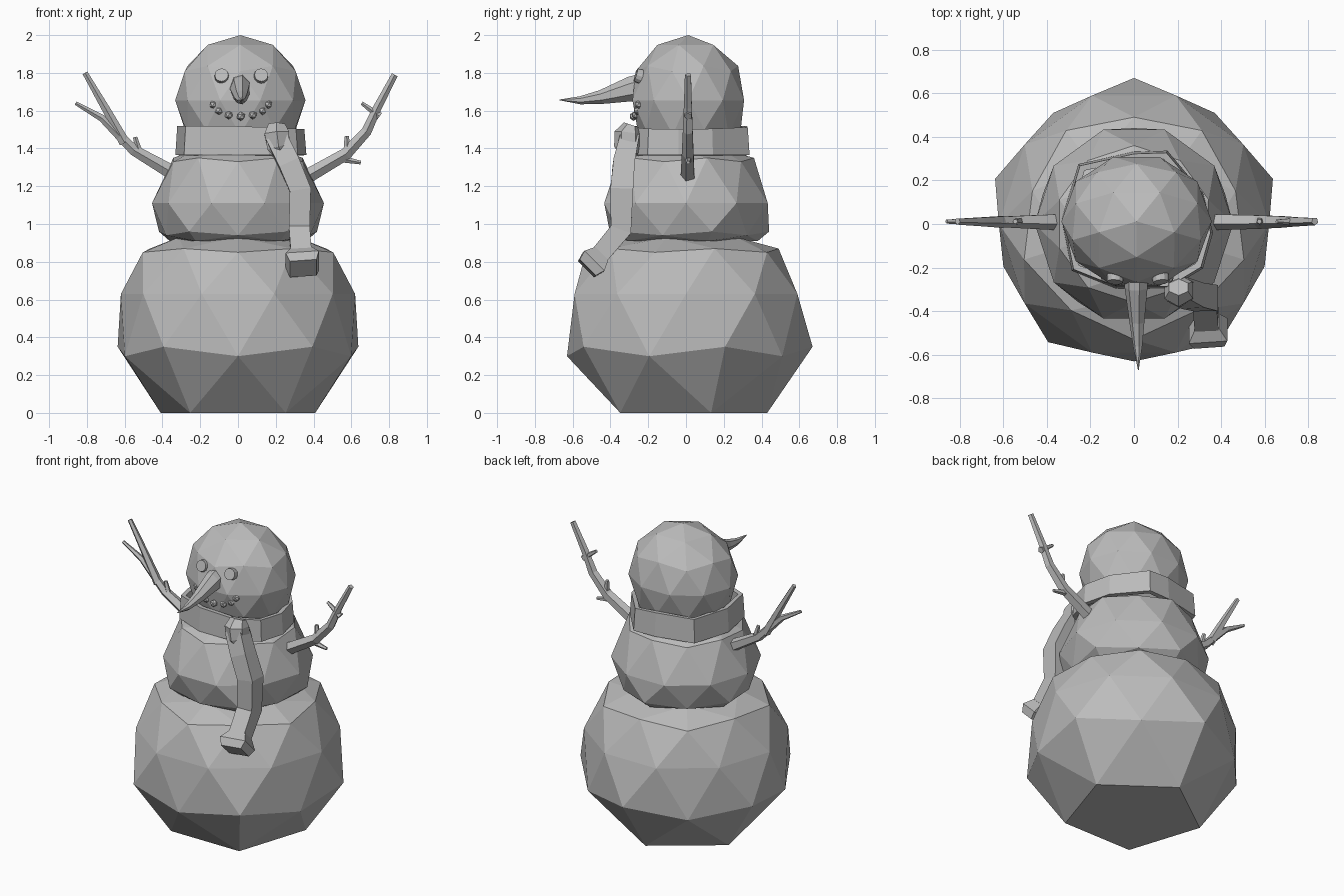
import bpy, bmesh, math
from mathutils import Vector, Matrix

cube = bpy.data.objects.get("Cube")
if cube:
    bpy.data.objects.remove(cube)

grey = bpy.data.materials.new("plain grey")
grey.use_nodes = True
GREY = (0.5, 0.5, 0.5, 1)
grey.diffuse_color = GREY
grey.node_tree.nodes["Principled BSDF"].inputs["Base Color"].default_value = GREY


def finish(name, bm):
    bmesh.ops.recalc_face_normals(bm, faces=bm.faces)
    mesh = bpy.data.meshes.new(name)
    bm.to_mesh(mesh)
    bm.free()
    mesh.materials.append(grey)
    obj = bpy.data.objects.new(name, mesh)
    bpy.context.collection.objects.link(obj)
    return obj


LEVELS = (-1, -0.85, -0.526, -0.447, 0, 0.447, 0.526, 0.85, 1)


def snowball(name, profile):
    """Faceted ball whose vertex rings follow a (radius, height) profile."""
    bm = bmesh.new()
    bmesh.ops.create_icosphere(bm, subdivisions=2, radius=1)
    turn = Matrix.Rotation(-math.pi / 2, 3, 'Z')
    for v in bm.verts:
        i = min(range(len(LEVELS)), key=lambda k: abs(LEVELS[k] - v.co.z))
        radius, height = profile[i]
        flat = turn @ Vector((v.co.x, v.co.y, 0))
        if flat.length > 0.01:
            flat = flat.normalized() * radius
        v.co = (flat.x, flat.y, height)
    return finish(name, bm)


def loft(bm, path, sides, side_hint=(0, 1, 0)):
    """Tube through (point, half width, half depth) stations; width runs along the hint."""
    pts = [Vector(p[0]) for p in path]
    rings = []
    for i, (p, w, d) in enumerate(path):
        t = (pts[min(i + 1, len(pts) - 1)] - pts[max(i - 1, 0)]).normalized()
        u = Vector(side_hint)
        u = (u - t * u.dot(t)).normalized()
        n = t.cross(u)
        ring = []
        for k in range(sides):
            a = 2 * math.pi * (k + 0.5) / sides
            ring.append(bm.verts.new(Vector(p) + u * w * math.cos(a) + n * d * math.sin(a)))
        rings.append(ring)
    for a, b in zip(rings, rings[1:]):
        for k in range(sides):
            j = (k + 1) % sides
            bm.faces.new((a[k], a[j], b[j], b[k]))
    bm.faces.new(rings[0])
    bm.faces.new(rings[-1])


# Three stacked snowballs
snowball("lower_body", [(0, 0), (0.43, 0), (0.63, 0.30), (0.67, 0.35), (0.62, 0.63),
                        (0.53, 0.85), (0.49, 0.87), (0.33, 0.93), (0, 0.94)])
snowball("upper_body", [(0, 0.91), (0.38, 0.91), (0.40, 0.94), (0.44, 0.96), (0.455, 1.11),
                        (0.36, 1.33), (0.36, 1.35), (0.22, 1.40), (0, 1.42)])
head = snowball("head", [(r * 0.345, 1.655 + z * 0.345) for r, z in
                         ((math.sqrt(1 - z * z), z) for z in LEVELS)])
head.scale.y = 0.9
head.location = (0.012, 0.012, 0)

# Eyes: shallow round buttons
for x, name in ((-0.085, "right_eye"), (0.12, "left_eye")):
    bm = bmesh.new()
    bmesh.ops.create_cone(bm, cap_ends=True, segments=12, radius1=0.042,
                          radius2=0.036, depth=0.06)
    eye = finish(name, bm)
    eye.rotation_euler = (math.radians(72), 0, 0.9 * x)
    eye.location = (x, -0.238, 1.78)

# Mouth: a curved row of pebbles sitting in the face
bm = bmesh.new()
for i in range(7):
    a = math.radians(-90 + (i - 3) * 25)
    spot = Vector((0.015 + 0.15 * math.cos(a), -0.277 + 0.03 * abs(math.cos(a)),
                   1.655 + 0.085 * math.sin(a)))
    bmesh.ops.create_icosphere(bm, subdivisions=1, radius=0.024,
                               matrix=Matrix.Translation(spot))
finish("mouth", bm)

# Carrot nose, drooping then levelling off
bm = bmesh.new()
loft(bm, [((0.012, -0.22, 1.73), 0.055, 0.07), ((0.012, -0.29, 1.715), 0.055, 0.068),
          ((0.015, -0.45, 1.672), 0.036, 0.038), ((0.018, -0.56, 1.655), 0.022, 0.022),
          ((0.02, -0.67, 1.657), 0.002, 0.002)], 7, (1, 0, 0))
finish("nose", bm)

# Scarf collar: a faceted band with thickness
bm = bmesh.new()
outline = [(-0.28, -0.21), (-0.325, 0.02), (-0.25, 0.27), (0, 0.325), (0.15, 0.33),
           (0.31, 0.14), (0.355, -0.04), (0.31, -0.2), (0.16, -0.29), (-0.08, -0.29)]
tiers = []
for z, s in ((1.365, 1.02), (1.52, 0.99)):
    tiers.append([bm.verts.new((x * s, y * s, z - 0.05 * max(x, 0) * (z > 1.4)))
                  for x, y in outline])
for k in range(len(outline)):
    j = (k + 1) % len(outline)
    bm.faces.new((tiers[0][k], tiers[0][j], tiers[1][j], tiers[1][k]))
collar = finish("scarf_collar", bm)
thick = collar.modifiers.new("thickness", 'SOLIDIFY')
thick.thickness = 0.03
thick.offset = -1

# Scarf knot, hanging tail and flared end
bm = bmesh.new()
loft(bm, [((0.205, -0.29, 1.525), 0.05, 0.04), ((0.205, -0.305, 1.48), 0.075, 0.075),
          ((0.215, -0.305, 1.41), 0.07, 0.075), ((0.235, -0.305, 1.37), 0.05, 0.05)],
     6, (1, 0, 0))
finish("scarf_knot", bm)
bm = bmesh.new()
loft(bm, [((0.20, -0.30, 1.46), 0.08, 0.07), ((0.27, -0.33, 1.32), 0.08, 0.08),
          ((0.33, -0.34, 1.18), 0.08, 0.085), ((0.325, -0.345, 0.97), 0.078, 0.08),
          ((0.335, -0.47, 0.82), 0.078, 0.07)], 4, (1, 0, 0))
finish("scarf_tail", bm)
bm = bmesh.new()
loft(bm, [((0.335, -0.45, 0.84), 0.08, 0.07), ((0.34, -0.49, 0.80), 0.125, 0.105),
          ((0.345, -0.525, 0.765), 0.10, 0.085)], 4, (1, 0, 0))
finish("scarf_end", bm)


# Stick arms: each branch is a tapering path in the xz plane with start and end radius
def stick_arm(name, branches):
    bm = bmesh.new()
    for start, end, pts in branches:
        last = len(pts) - 1
        path = []
        for i, (x, z) in enumerate(pts):
            r = start + (end - start) * i / last
            path.append(((x, 0.012, z), r, r))
        loft(bm, path, 5)
    finish(name, bm)


stick_arm("right_arm", [
    (0.04, 0.01, [(-0.36, 1.28), (-0.55, 1.39), (-0.72, 1.56), (-0.86, 1.64)]),
    (0.03, 0.015, [(-0.60, 1.43), (-0.70, 1.61), (-0.81, 1.80)]),
    (0.02, 0.012, [(-0.52, 1.37), (-0.545, 1.46)])])
stick_arm("left_arm", [
    (0.04, 0.018, [(0.38, 1.26), (0.57, 1.37), (0.68, 1.49), (0.74, 1.62), (0.83, 1.79)]),
    (0.022, 0.01, [(0.52, 1.35), (0.65, 1.325)]),
    (0.022, 0.012, [(0.58, 1.38), (0.575, 1.465)]),
    (0.022, 0.01, [(0.75, 1.57), (0.71, 1.60), (0.655, 1.64)])])
